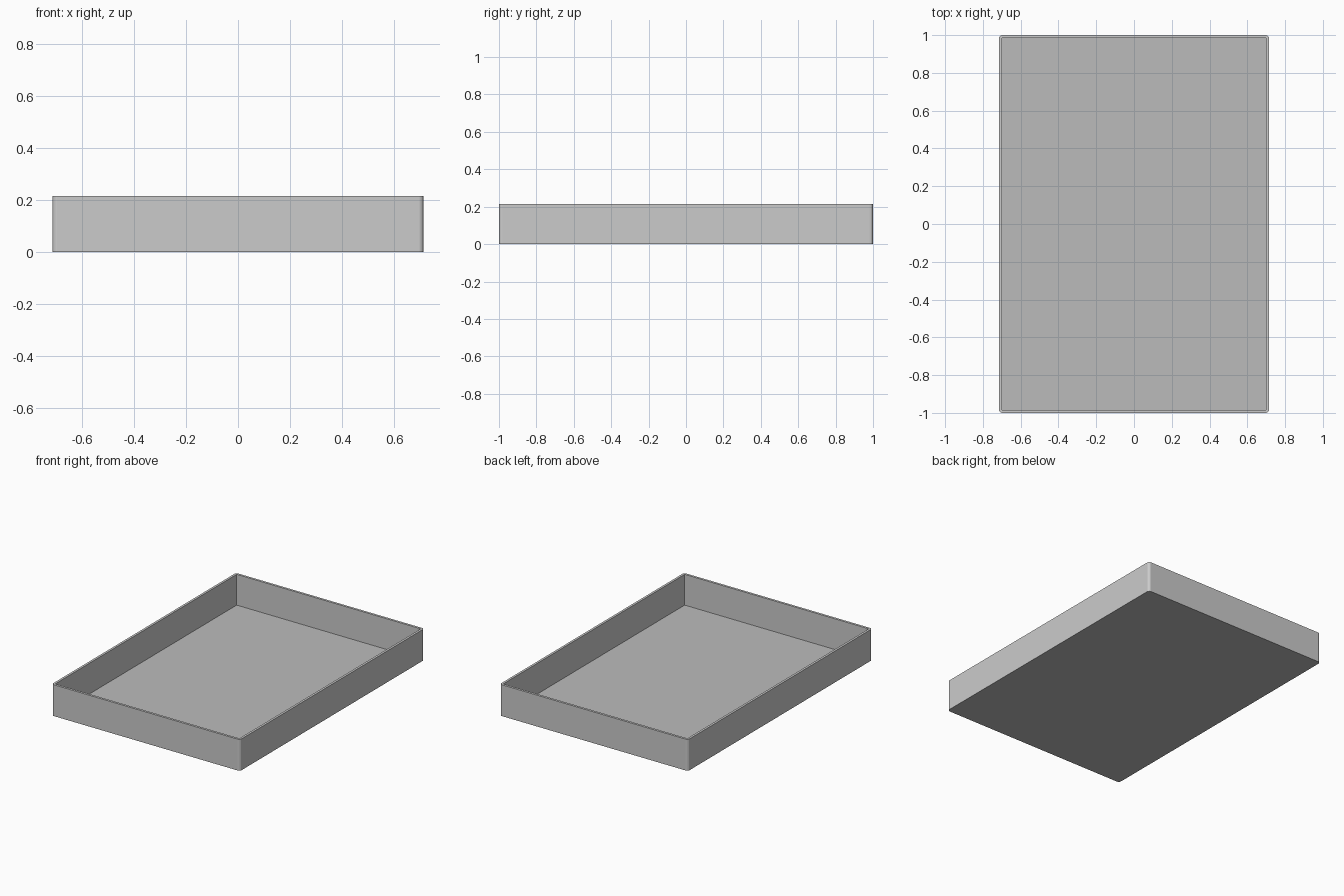
import bpy, bmesh, math

if "Cube" in bpy.data.objects:
    bpy.data.objects.remove(bpy.data.objects["Cube"])

HX, HY, H = 0.715, 1.0, 0.215     # half width, half length, height
WALL, FLOOR = 0.016, 0.004        # wall and floor thickness
SEG = 4                           # segments per rounded corner


def outline(hx, hy, r):
    """Rounded rectangle, counter-clockwise."""
    pts = []
    for i, (sx, sy) in enumerate([(1, 1), (-1, 1), (-1, -1), (1, -1)]):
        for k in range(SEG + 1):
            a = math.pi / 2 * (i + k / SEG)
            pts.append((sx * (hx - r) + r * math.cos(a),
                        sy * (hy - r) + r * math.sin(a)))
    return pts


def add_object(name, bm):
    bmesh.ops.recalc_face_normals(bm, faces=bm.faces)
    mesh = bpy.data.meshes.new(name)
    bm.to_mesh(mesh)
    bm.free()
    obj = bpy.data.objects.new(name, mesh)
    bpy.context.collection.objects.link(obj)
    return obj


def ring(bm, pts, z):
    return [bm.verts.new((x, y, z)) for x, y in pts]


def bridge(bm, a, b):
    n = len(a)
    for i in range(n):
        j = (i + 1) % n
        bm.faces.new((a[i], a[j], b[j], b[i]))


outer = outline(HX, HY, 0.018)
inner = outline(HX - WALL, HY - WALL, 0.003)

# Continuous tray wall with rounded corners
bm = bmesh.new()
loops = [ring(bm, outer, FLOOR), ring(bm, outer, H),
         ring(bm, inner, H), ring(bm, inner, FLOOR)]
for i in range(4):
    bridge(bm, loops[i], loops[(i + 1) % 4])
add_object("tray_wall", bm)

# Thin floor plate under the wall
bm = bmesh.new()
low, high = ring(bm, outer, 0), ring(bm, outer, FLOOR)
bridge(bm, low, high)
bm.faces.new(low)
bm.faces.new(high)
floor = add_object("tray_floor", bm)
grey = bpy.data.materials.new("floor_grey")
grey.diffuse_color = (0.5, 0.5, 0.5, 1)
grey.use_nodes = True
grey.node_tree.nodes["Principled BSDF"].inputs["Base Color"].default_value = grey.diffuse_color
floor.data.materials.append(grey)
